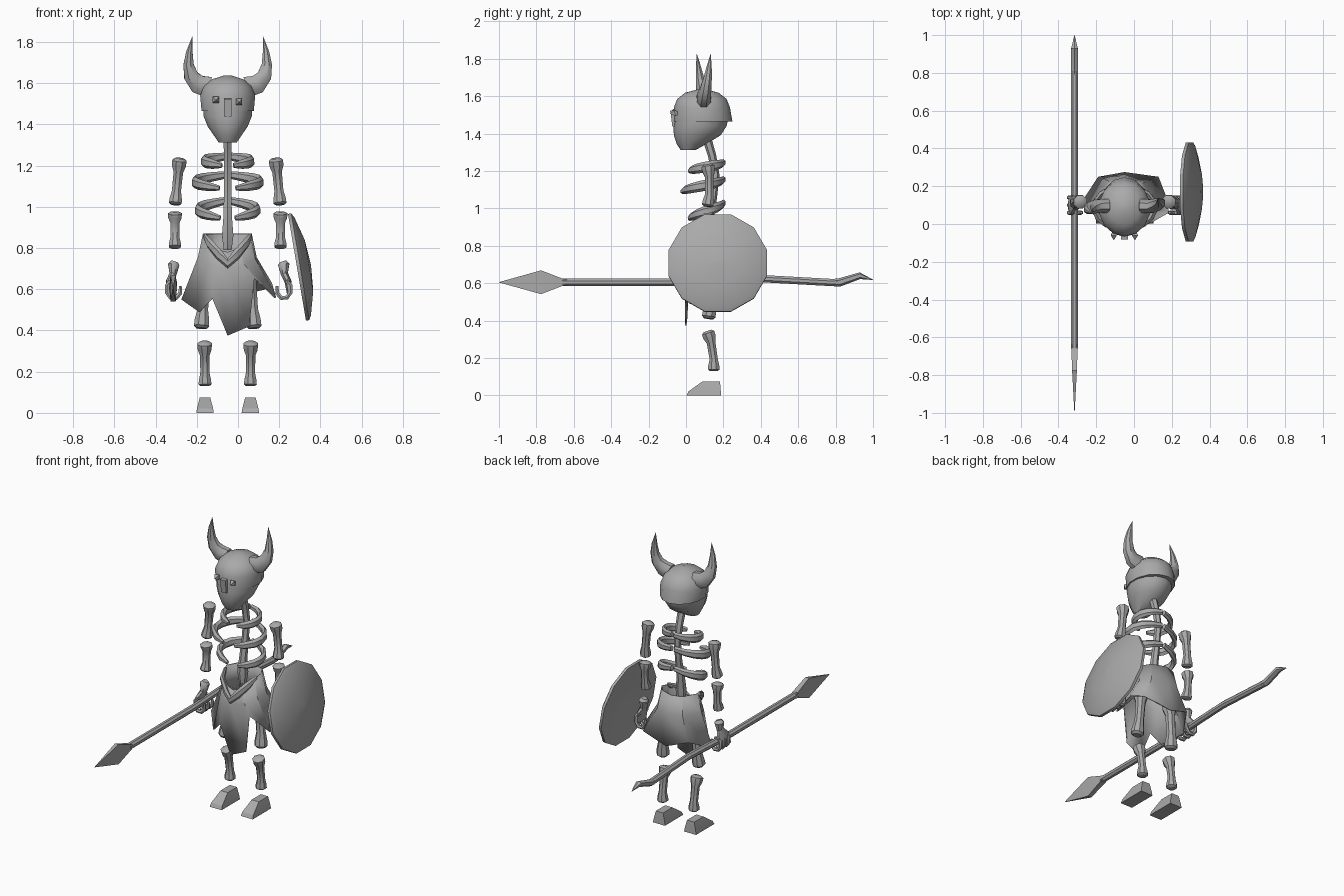
import bpy, bmesh, math
from mathutils import Vector

cube = bpy.data.objects.get("Cube")
if cube:
    bpy.data.objects.remove(cube, do_unlink=True)

grey = bpy.data.materials.new("plain_grey")
grey.use_nodes = True
grey.diffuse_color = (0.4, 0.4, 0.4, 1)
grey.node_tree.nodes["Principled BSDF"].inputs["Base Color"].default_value = (0.4, 0.4, 0.4, 1)

MID = -0.05  # the body's centre line
X, Y, Z = Vector((1, 0, 0)), Vector((0, 1, 0)), Vector((0, 0, 1))


def finish(name, bm, angle=40):
    bmesh.ops.remove_doubles(bm, verts=bm.verts, dist=0.0005)
    bmesh.ops.recalc_face_normals(bm, faces=bm.faces)
    mesh = bpy.data.meshes.new(name)
    bm.to_mesh(mesh)
    bm.free()
    mesh.materials.append(grey)
    ob = bpy.data.objects.new(name, mesh)
    bpy.context.collection.objects.link(ob)
    bpy.ops.object.select_all(action="DESELECT")
    ob.select_set(True)
    bpy.context.view_layer.objects.active = ob
    bpy.ops.object.shade_smooth_by_angle(angle=math.radians(angle))
    return ob


def skin(bm, rings):
    n = len(rings[0])
    for a, b in zip(rings, rings[1:]):
        for i in range(n):
            j = (i + 1) % n
            bm.faces.new((a[i], a[j], b[j], b[i]))


def loft(name, points, radii, ref=Y, sides=8, axis=None, caps=True, angle=40):
    """Skin elliptical rings along a path; radii are (across, along ref)."""
    bm = bmesh.new()
    pts = [Vector(p) for p in points]
    rings = []
    for k, p in enumerate(pts):
        t = axis or (pts[min(k + 1, len(pts) - 1)] - pts[max(k - 1, 0)]).normalized()
        v = (ref - t * ref.dot(t)).normalized()
        u = v.cross(t)
        r = radii[k]
        ru, rv = r if isinstance(r, tuple) else (r, r)
        ring = []
        for i in range(sides):
            a = math.tau * (i + 0.5) / sides
            ring.append(bm.verts.new(p + u * ru * math.cos(a) + v * rv * math.sin(a)))
        rings.append(ring)
    skin(bm, rings)
    if caps:
        bm.faces.new(rings[0])
        bm.faces.new(rings[-1])
    return finish(name, bm, angle)


def bone(name, top, bottom, r):
    """A limb bone with a knob at each end."""
    a, b = Vector(top), Vector(bottom)
    steps = (0, 0.05, 0.16, 0.3, 0.7, 0.87, 0.96, 1)
    width = (0.8, 1.35, 1.3, 0.9, 0.85, 1.15, 1.2, 0.8)
    bow = Vector((0, 0.012, 0))
    path = [a.lerp(b, s) + bow * math.sin(math.pi * s) for s in steps]
    loft(name, path, [r * w for w in width])


# Skull and helmet, as stacked horizontal rings
def stack(name, rows, sides):
    loft(name, [(MID, y, z) for z, y, _, _ in rows], [(a, b) for _, _, a, b in rows],
         sides=sides, axis=Z)


stack("skull", [(1.312, 0.012, 0.045, 0.04), (1.345, 0.03, 0.068, 0.08), (1.39, 0.06, 0.1, 0.125),
                (1.44, 0.075, 0.12, 0.142), (1.5, 0.085, 0.122, 0.145)], 14)
stack("helmet", [(1.465, 0.09, 0.118, 0.14), (1.465, 0.09, 0.13, 0.158), (1.54, 0.085, 0.137, 0.15),
                 (1.585, 0.085, 0.118, 0.132), (1.618, 0.085, 0.08, 0.09),
                 (1.637, 0.085, 0.02, 0.02)], 14)
loft("nose_guard", [(MID, -0.055, 1.44), (MID, -0.065, 1.525)], [(0.026, 0.026)] * 2, sides=4)
for x, z in ((-0.107, 1.52), (0.005, 1.51)):
    loft("eye_stud", [(x, -0.04, z), (x, -0.06, z), (x, -0.085, z - 0.004)],
         [0.01, 0.022, 0.001], ref=Z, sides=4)

# Horns, with the head turned a little
for side, s in (("left", 1), ("right", -1)):
    loft(side + "_horn",
         [(MID + s * dx, 0.095 + s * dy, z) for dx, dy, z in
          ((0.09, 0, 1.58), (0.145, 0, 1.595), (0.178, 0.01, 1.635), (0.19, 0.02, 1.69),
           (0.186, 0.028, 1.75), (0.172, 0.037, 1.825))],
         [(0.055, 0.042), (0.05, 0.038), (0.038, 0.033), (0.027, 0.025), (0.017, 0.016), 0.001])

# Spine
loft("spine", [(MID, 0.11, 1.38), (MID, 0.14, 1.28), (MID, 0.158, 1.18), (MID, 0.145, 1.06),
               (MID, 0.125, 0.95), (MID, 0.12, 0.86), (MID, 0.12, 0.79)],
     [0.024, 0.022, 0.021, 0.021, 0.024, 0.032, 0.022], sides=6)

# Ribs: half-width, height at the back, drop to the front, front depth
for level, width, high, drop, front in (("upper", 0.115, 1.245, 0.045, 0.015),
                                        ("middle", 0.16, 1.155, 0.065, -0.025),
                                        ("lower", 0.145, 1.03, 0.085, 0.015)):
    for side, s in (("left", 1), ("right", -1)):
        path, size = [], []
        for i in range(8):
            f = i / 7
            a = math.pi * (0.02 + 0.9 * f)
            back = 0.2
            y = (back + front) / 2 + (back - front) / 2 * math.cos(a)
            path.append((MID + s * width * math.sin(a), y, high - drop * f))
            size.append((0.014 + 0.005 * f, 0.018 + 0.011 * math.sin(math.pi * f)))
        size[-1] = (0.01, 0.012)
        loft(level + "_" + side + "_rib", path, size, ref=Z, sides=6)

# Limbs
for side, s in (("left", 1), ("right", -1)):
    def at(dx, y, z):
        return (MID + s * dx, y, z)

    bone(side + "_upper_arm", at(0.233, 0.115, 1.235), at(0.255, 0.115, 1.01), 0.028)
    bone(side + "_forearm", at(0.256, 0.115, 0.975), at(0.256, 0.105, 0.8), 0.027)
    bone(side + "_thigh", at(0.105, 0.125, 0.72), at(0.128, 0.12, 0.41), 0.033)
    bone(side + "_shin", at(0.112, 0.115, 0.345), at(0.11, 0.148, 0.13), 0.028)

    # Foot wedge
    loft(side + "_foot", [at(0.11, 0.095, 0), at(0.11, 0.1, 0.022), at(0.11, 0.135, 0.075)],
         [(0.06, 0.131), (0.055, 0.122), (0.036, 0.066)], axis=Z, sides=4, angle=20).rotation_euler = (0, 0, 0)

    # Hand: wrist, palm and curled fingers
    h = 0.272 if side == "left" else 0.262
    loft(side + "_hand", [at(h - 0.005, 0.11, 0.735), at(h, 0.11, 0.72), at(h + 0.003, 0.105, 0.675),
                          at(h + 0.02, 0.1, 0.64), at(h + 0.026, 0.1, 0.58)],
         [0.018, 0.03, (0.019, 0.025), (0.018, 0.055), (0.012, 0.05)])
    for y in (0.06, 0.1, 0.14):
        curl = [math.radians(d) for d in (70, 25, -20, -65, -110, -155, -200)]
        loft(side + "_finger", [at(h + 0.035 * math.cos(a), y, 0.6 + 0.045 * math.sin(a)) for a in curl],
             [0.012] * 6 + [0.007], sides=6)

# Ragged skirt: waist, hip and hem rings
hem = [(-0.05, -0.005, 0.375), (0.055, 0.0, 0.42), (0.08, 0.0, 0.655), (0.185, 0.06, 0.56),
       (0.165, 0.16, 0.63), (0.13, 0.25, 0.6), (-0.05, 0.275, 0.56), (-0.19, 0.25, 0.61),
       (-0.275, 0.12, 0.55), (-0.19, 0.02, 0.49), (-0.125, -0.005, 0.555)]
bm = bmesh.new()
waist, hip, edge = [], [], []
for x, y, z in hem:
    d = Vector((x - MID, (y - 0.125) * 1.5, 0)).normalized()
    dip = max(0, -d.y) ** 2 * 0.09
    waist.append(bm.verts.new((MID + d.x * 0.12, 0.125 + d.y * 0.105, 0.87 - dip)))
    hip.append(bm.verts.new((MID + d.x * 0.145, 0.125 + d.y * 0.13, 0.755 - dip * 0.6)))
    edge.append(bm.verts.new((x, y, z)))
skin(bm, [waist, hip, edge])
skirt = finish("skirt", bm, 25)
solid = skirt.modifiers.new("cloth", "SOLIDIFY")
solid.thickness = 0.008

# Draped fold across the front of the waist
loft("waist_fold", [(-0.16, 0.1, 0.86), (-0.14, 0.04, 0.825), (-0.09, 0.005, 0.765), (MID, -0.005, 0.725),
                    (-0.01, 0.005, 0.765), (0.04, 0.04, 0.825), (0.06, 0.1, 0.86)],
     [(0.008, 0.012)] + [(0.014, 0.024)] * 5 + [(0.008, 0.012)], ref=Z, sides=6)

# Spear with a leaf point and a bent tail
SX = -0.315
loft("spear_shaft", [(SX, -0.66, 0.605), (SX, 0.0, 0.605), (SX, 0.43, 0.623), (SX, 0.81, 0.602)],
     [0.021] * 4, ref=Z)
loft("spear_point", [(SX, -0.63, 0.605), (SX, -0.65, 0.605), (SX, -0.775, 0.605), (SX, -1.0, 0.605)],
     [0.018, (0.024, 0.022), (0.018, 0.09), 0.001], ref=Z, sides=4, axis=Y, angle=20)
loft("spear_tail", [(SX, 0.79, 0.602), (SX, 0.82, 0.604), (SX, 0.93, 0.64), (SX, 1.0, 0.618)],
     [0.021, 0.022, (0.02, 0.018), 0.001], ref=Z, sides=6)

# Domed round shield, hollow on the inside
normal = Vector((0.986, 0, 0.166))
centre = Vector((0.29, 0.17, 0.707))
profile = [(0.001, 0.04), (0.13, 0.03), (0.25, -0.004), (0.272, -0.004), (0.272, 0.012),
           (0.25, 0.024), (0.13, 0.055), (0.001, 0.065)]
loft("shield", [centre + normal * d for _, d in profile], [r for r, _ in profile],
     sides=12, axis=normal, angle=35)
